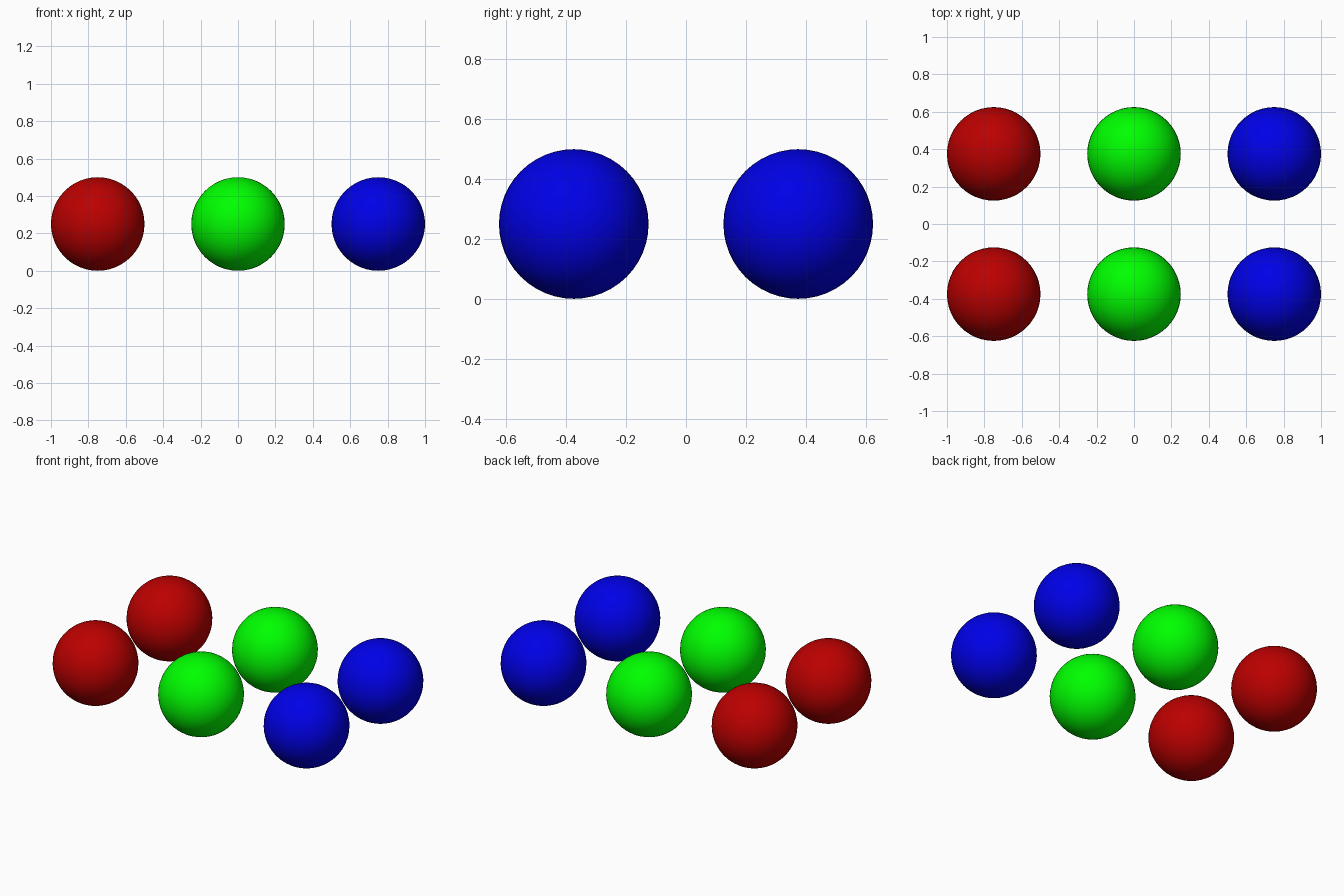
import bpy

if "Cube" in bpy.data.objects:
    bpy.data.objects.remove(bpy.data.objects["Cube"])

RADIUS = 0.25
SPACING = 0.75


def material(name, rgb):
    mat = bpy.data.materials.new(name)
    mat.diffuse_color = (*rgb, 1)
    mat.use_nodes = True
    mat.node_tree.nodes["Principled BSDF"].inputs["Base Color"].default_value = mat.diffuse_color
    return mat


def ball(name, x, y, mat):
    bpy.ops.mesh.primitive_uv_sphere_add(
        segments=48, ring_count=24, radius=RADIUS, location=(x, y, RADIUS))
    obj = bpy.context.object
    obj.name = name
    obj.data.materials.append(mat)
    bpy.ops.object.shade_smooth()


# Three colour columns, each with a front and a back ball
columns = [("red", (0.5, 0, 0)), ("green", (0, 1, 0)), ("blue", (0, 0, 0.8))]
for i, (colour, rgb) in enumerate(columns):
    mat = material(colour, rgb)
    for row, y in (("front", -SPACING / 2), ("back", SPACING / 2)):
        ball(f"{colour}_ball_{row}", (i - 1) * SPACING, y, mat)
